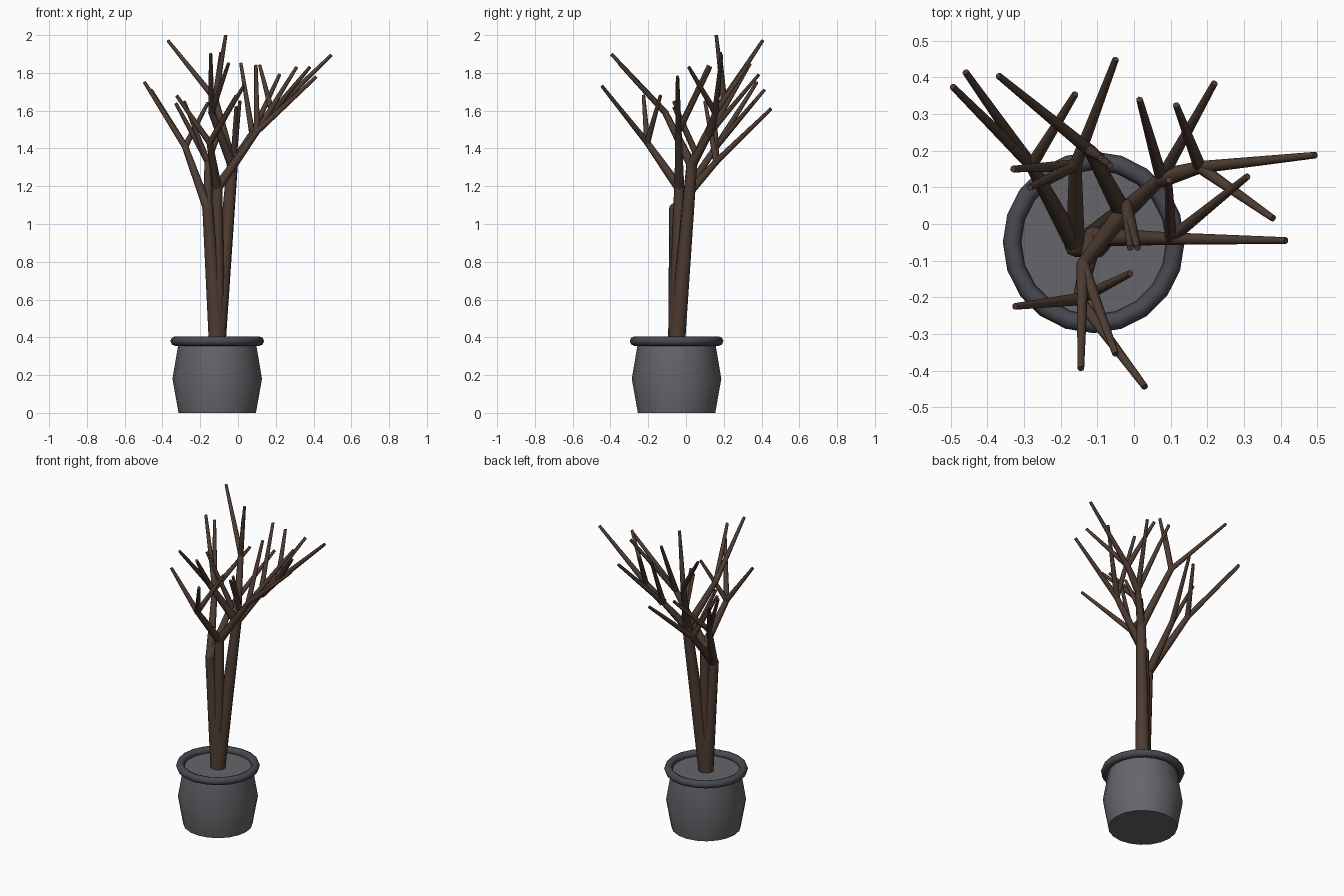
import bpy, bmesh, math
from mathutils import Vector, Matrix

if "Cube" in bpy.data.objects:
    bpy.data.objects.remove(bpy.data.objects["Cube"])

def material(name, col):
    m = bpy.data.materials.new(name)
    m.diffuse_color = (*col, 1)
    m.use_nodes = True
    m.node_tree.nodes["Principled BSDF"].inputs["Base Color"].default_value = m.diffuse_color
    return m

bark = material("bark", (0.075, 0.045, 0.032))
clay = material("dark_clay", (0.13, 0.13, 0.145))
rim_mat = material("rim_clay", (0.065, 0.065, 0.08))
CX, CY = -0.11, -0.05

def finish(bm, name, mat, angle=50):
    bmesh.ops.recalc_face_normals(bm, faces=bm.faces)
    me = bpy.data.meshes.new(name)
    bm.to_mesh(me)
    bm.free()
    ob = bpy.data.objects.new(name, me)
    bpy.context.collection.objects.link(ob)
    me.materials.append(mat)
    bpy.ops.object.select_all(action='DESELECT')
    ob.select_set(True)
    bpy.context.view_layer.objects.active = ob
    bpy.ops.object.shade_smooth_by_angle(angle=math.radians(angle))
    return ob

def limbs(name, segments, sides=8):
    # each segment: start, end, start radius, end radius
    bm = bmesh.new()
    for a, b, r1, r2 in segments:
        a, b = Vector(a), Vector(b)
        d = b - a
        mat = Matrix.Translation((a + b) / 2) @ d.to_track_quat('Z', 'Y').to_matrix().to_4x4()
        bmesh.ops.create_cone(bm, cap_ends=True, segments=sides, radius1=r1,
                              radius2=r2, depth=d.length, matrix=mat)
    finish(bm, name, bark)

# pot body: turned profile, closed by the soil surface
N = 20
bm = bmesh.new()
rings = []
for r, z in [(0.205, 0), (0.237, 0.18), (0.205, 0.37)]:
    rings.append([bm.verts.new((CX + r * math.cos(2 * math.pi * i / N),
                                CY + r * math.sin(2 * math.pi * i / N), z)) for i in range(N)])
for lo, hi in zip(rings, rings[1:]):
    for i in range(N):
        bm.faces.new((lo[i], lo[(i + 1) % N], hi[(i + 1) % N], hi[i]))
bm.faces.new(rings[0])
bm.faces.new(rings[-1])
finish(bm, "pot", clay)

# rolled rim
bpy.ops.mesh.primitive_torus_add(location=(CX, CY, 0.38), major_radius=0.223, minor_radius=0.025,
                                 major_segments=20, minor_segments=8)
rim = bpy.context.object
rim.name = "pot_rim"
rim.data.materials.append(rim_mat)
bpy.ops.object.shade_smooth_by_angle(angle=math.radians(60))

# trunk forks
A = (-0.16, -0.06, 1.08)
B = (-0.03, 0.03, 1.31)
C = (-0.11, -0.035, 1.19)
base = (CX, CY, 0.36)
limbs("trunks", [(base, A, 0.045, 0.029), (base, B, 0.045, 0.029), (base, C, 0.045, 0.028)], 10)

# branches: (fork, end node, twig tips)
tree = [
    (A, (-0.28, 0.16, 1.41), [(-0.495, 0.375, 1.75), (-0.46, 0.415, 1.71), (-0.16, 0.355, 1.64)]),
    (A, (-0.16, 0.16, 1.33), [(-0.05, 0.45, 1.61), (-0.33, 0.15, 1.64), (-0.285, 0.10, 1.65)]),
    (B, (0.075, 0.125, 1.48), [(0.015, 0.34, 1.85), (0.22, 0.385, 1.79)]),
    ((0.075, 0.125, 1.48), (0.18, 0.155, 1.59), [(0.115, 0.325, 1.84), (0.38, 0.015, 1.83), (0.495, 0.188, 1.895)]),
    (C, (0.10, -0.04, 1.49), [(0.415, -0.045, 1.78), (0.31, 0.13, 1.83), (0.095, 0.12, 1.84)]),
    (C, (-0.15, -0.205, 1.43), [(0.03, -0.445, 1.73), (-0.01, -0.135, 1.68), (-0.325, -0.225, 1.68)]),
    (B, (-0.14, -0.11, 1.59), [(-0.145, -0.395, 1.90), (-0.05, -0.355, 1.85)]),
    (B, (-0.12, 0.20, 1.66), [(-0.37, 0.405, 1.97), (-0.065, 0.16, 2.0), (-0.09, 0.18, 1.91)]),
    (B, (-0.02, 0.05, 1.38), [(-0.01, -0.065, 1.62), (0.01, -0.065, 1.65)]),
]
limbs("branches", [(f, n, 0.026, 0.017) for f, n, _ in tree])
limbs("twigs", [(n, t, 0.017, 0.009) for _, n, tips in tree for t in tips])

# knuckles that close the forks
bm = bmesh.new()
for p, r in [(A, 0.03), (B, 0.03), (C, 0.029)] + [(n, 0.018) for _, n, _ in tree]:
    bmesh.ops.create_uvsphere(bm, u_segments=8, v_segments=6, radius=r, matrix=Matrix.Translation(p))
finish(bm, "fork_knuckles", bark)
